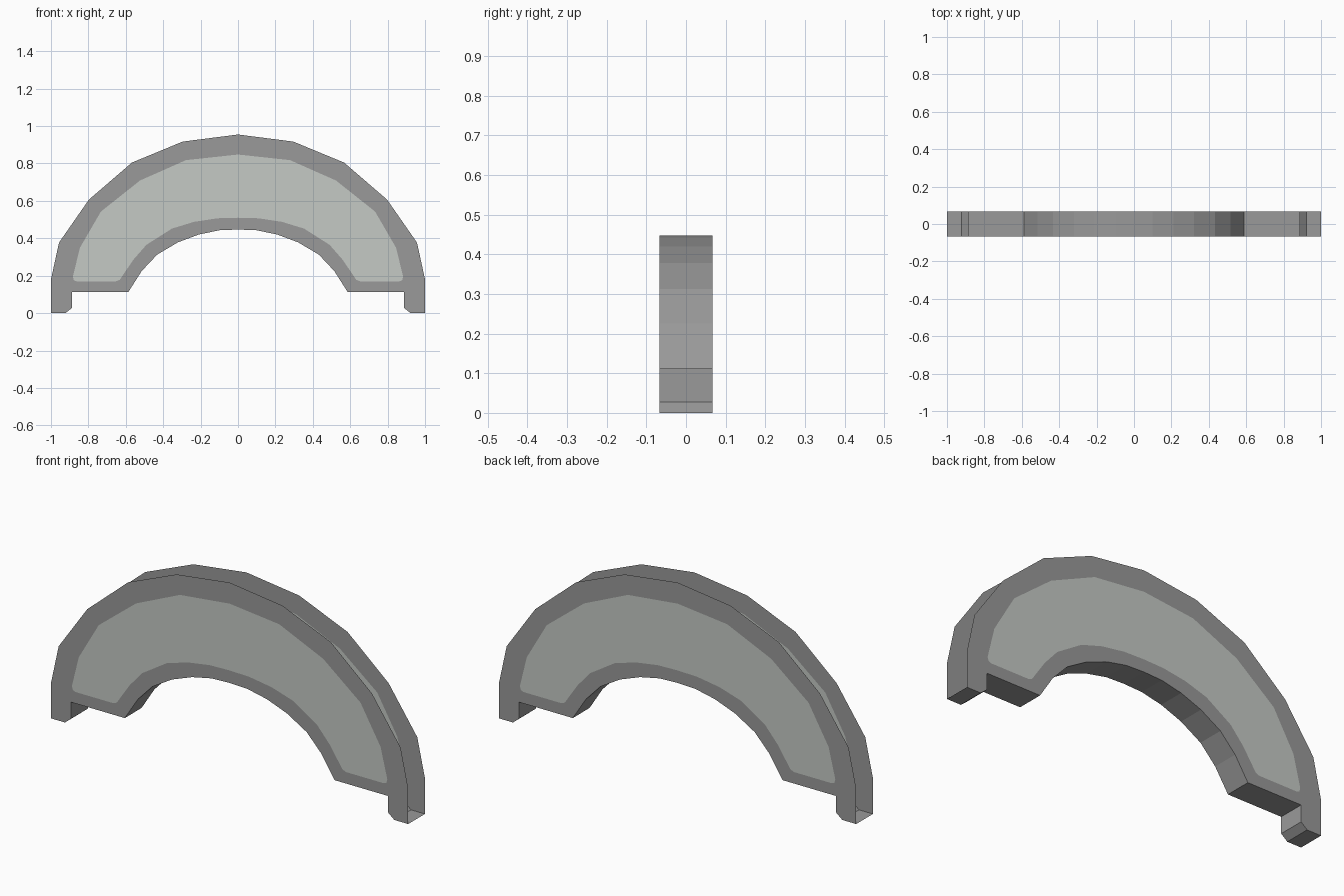
import bpy
import bmesh

if "Cube" in bpy.data.objects:
    bpy.data.objects.remove(bpy.data.objects["Cube"], do_unlink=True)

HALF = 0.067  # half thickness in y


def material(name, colour):
    m = bpy.data.materials.new(name)
    m.use_nodes = True
    m.diffuse_color = colour
    m.node_tree.nodes["Principled BSDF"].inputs["Base Color"].default_value = colour
    return m


grey = material("frame grey", (0.32, 0.32, 0.32, 1))
pale = material("panel pale grey", (0.56, 0.59, 0.56, 1))


def mirrored(half):
    """Continue a half profile that ends on x = 0 onto the other side."""
    return half + [(-x, z) for x, z in reversed(half[:-1])]


# Half profiles, ordered from the foot up to the centre line
outer = mirrored([(1, 0), (1, 0.18), (0.957, 0.377), (0.797, 0.607),
                  (0.567, 0.805), (0.296, 0.917), (0, 0.955)])
inner = mirrored([(1, 0), (0.922, 0), (0.888, 0.028), (0.888, 0.112),
                  (0.587, 0.112), (0.515, 0.225), (0.432, 0.313),
                  (0.322, 0.378), (0.21, 0.42), (0.1, 0.443), (0, 0.447)])
panel_outer = mirrored([(0.862, 0.17), (0.878, 0.176), (0.883, 0.195),
                        (0.845, 0.35), (0.733, 0.543), (0.524, 0.709),
                        (0.278, 0.818), (0, 0.848)])
panel_inner = mirrored([(0.652, 0.17), (0.632, 0.178), (0.56, 0.285),
                        (0.49, 0.365), (0.353, 0.452), (0.235, 0.488),
                        (0.11, 0.507), (0, 0.51)])
outline = outer + inner[-2:0:-1]
panel_loop = panel_outer + panel_inner[::-1]


def finish(name, bm, mat):
    mesh = bpy.data.meshes.new(name)
    bm.to_mesh(mesh)
    bm.free()
    mesh.materials.append(mat)
    obj = bpy.data.objects.new(name, mesh)
    bpy.context.collection.objects.link(obj)
    return obj


def flat_plate(name, loops, side, mat):
    """Fill the loops in the plane y = side * HALF; a second loop is a hole."""
    bm = bmesh.new()
    edges = []
    for loop in loops:
        verts = [bm.verts.new((x, side * HALF, z)) for x, z in loop]
        edges += [bm.edges.new((v, verts[i - 1])) for i, v in enumerate(verts)]
    bmesh.ops.triangle_fill(bm, edges=edges, use_beauty=True, normal=(0, side, 0))
    bm.normal_update()
    for f in bm.faces:
        if f.normal.y * side < 0:
            f.normal_flip()
    return finish(name, bm, mat)


# Front and back plates: grey border with a flush pale panel
for label, side in (("front", -1), ("back", 1)):
    flat_plate(label + "_frame", [outline, panel_loop], side, grey)
    flat_plate(label + "_panel", [panel_loop], side, pale)

# Underside strip joining the plates; the outer curve stays open
bm = bmesh.new()
pairs = [[bm.verts.new((x, y, z)) for y in (-HALF, HALF)] for x, z in inner]
for a, b in zip(pairs, pairs[1:]):
    bm.faces.new((a[0], b[0], b[1], a[1]))
finish("inner_rim", bm, grey)
